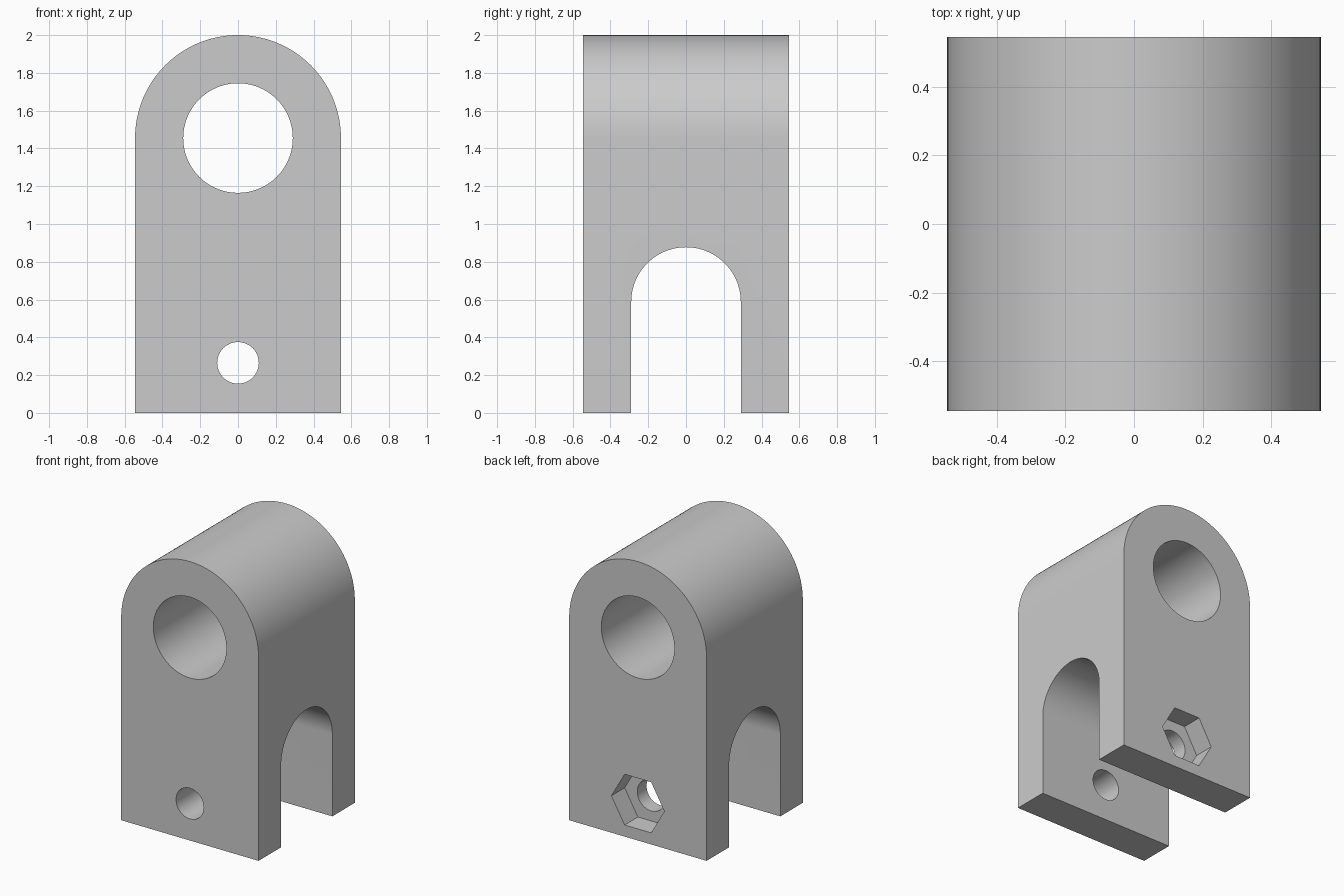
import bpy, bmesh
from math import sin, cos, pi, radians
from mathutils import Vector

cube = bpy.data.objects.get("Cube")
if cube:
    bpy.data.objects.remove(cube, do_unlink=True)

HALF = 0.545          # half width, half depth and crown radius
BORE_Z = 2 - HALF     # centre of the crown and its bore
BORE = 0.29           # bore radius, also half the slot width
PIN_Z = 0.265

grey = bpy.data.materials.new("plain grey")
grey.use_nodes = True
colour = (0.6, 0.6, 0.6, 1)
grey.diffuse_color = colour
grey.node_tree.nodes["Principled BSDF"].inputs["Base Color"].default_value = colour


def arch(radius, centre, bottom, steps=64):
    """Straight sides below a half circle."""
    arc = [(radius * cos(pi * i / steps), centre + radius * sin(pi * i / steps))
           for i in range(steps + 1)]
    return [(-radius, bottom), (radius, bottom)] + arc


def ring(radius, centre, sides):
    return [(radius * cos(2 * pi * i / sides), centre + radius * sin(2 * pi * i / sides))
            for i in range(sides)]


def extrude(name, profile, start, end, axis="y"):
    """Sweep a profile in the upright plane along y or x."""
    bm = bmesh.new()
    place = (lambda u, z: (u, start, z)) if axis == "y" else (lambda u, z: (start, u, z))
    face = bm.faces.new([bm.verts.new(place(u, z)) for u, z in profile])
    swept = bmesh.ops.extrude_face_region(bm, geom=[face])["geom"]
    step = Vector((0, end - start, 0)) if axis == "y" else Vector((end - start, 0, 0))
    bmesh.ops.translate(bm, vec=step,
                        verts=[v for v in swept if isinstance(v, bmesh.types.BMVert)])
    bmesh.ops.recalc_face_normals(bm, faces=bm.faces)
    mesh = bpy.data.meshes.new(name)
    bm.to_mesh(mesh)
    bm.free()
    mesh.materials.append(grey)
    obj = bpy.data.objects.new(name, mesh)
    bpy.context.collection.objects.link(obj)
    return obj


# Round-topped block
body = extrude("clevis_body", arch(HALF, BORE_Z, 0), -HALF, HALF)

# Bore, fork slot, pin hole and hexagonal nut pocket in the back leg
cutters = [
    extrude("bore_cutter", ring(BORE, BORE_Z, 96), -1, 1),
    extrude("slot_cutter", arch(BORE, 0.587, -0.2), -1, 1, "x"),
    extrude("pin_hole_cutter", ring(0.11, PIN_Z, 64), -1, 1),
    extrude("nut_pocket_cutter", ring(0.21, PIN_Z, 6), HALF - 0.15, 1),
]

bpy.ops.object.select_all(action="DESELECT")
bpy.context.view_layer.objects.active = body
body.select_set(True)
for cutter in cutters:
    cutter.hide_render = True
    cut = body.modifiers.new(cutter.name, "BOOLEAN")
    cut.operation = "DIFFERENCE"
    cut.solver = "EXACT"
    cut.object = cutter
    bpy.ops.object.modifier_apply(modifier=cut.name)
    bpy.data.objects.remove(cutter, do_unlink=True)

bpy.ops.object.shade_smooth_by_angle(angle=radians(30))
